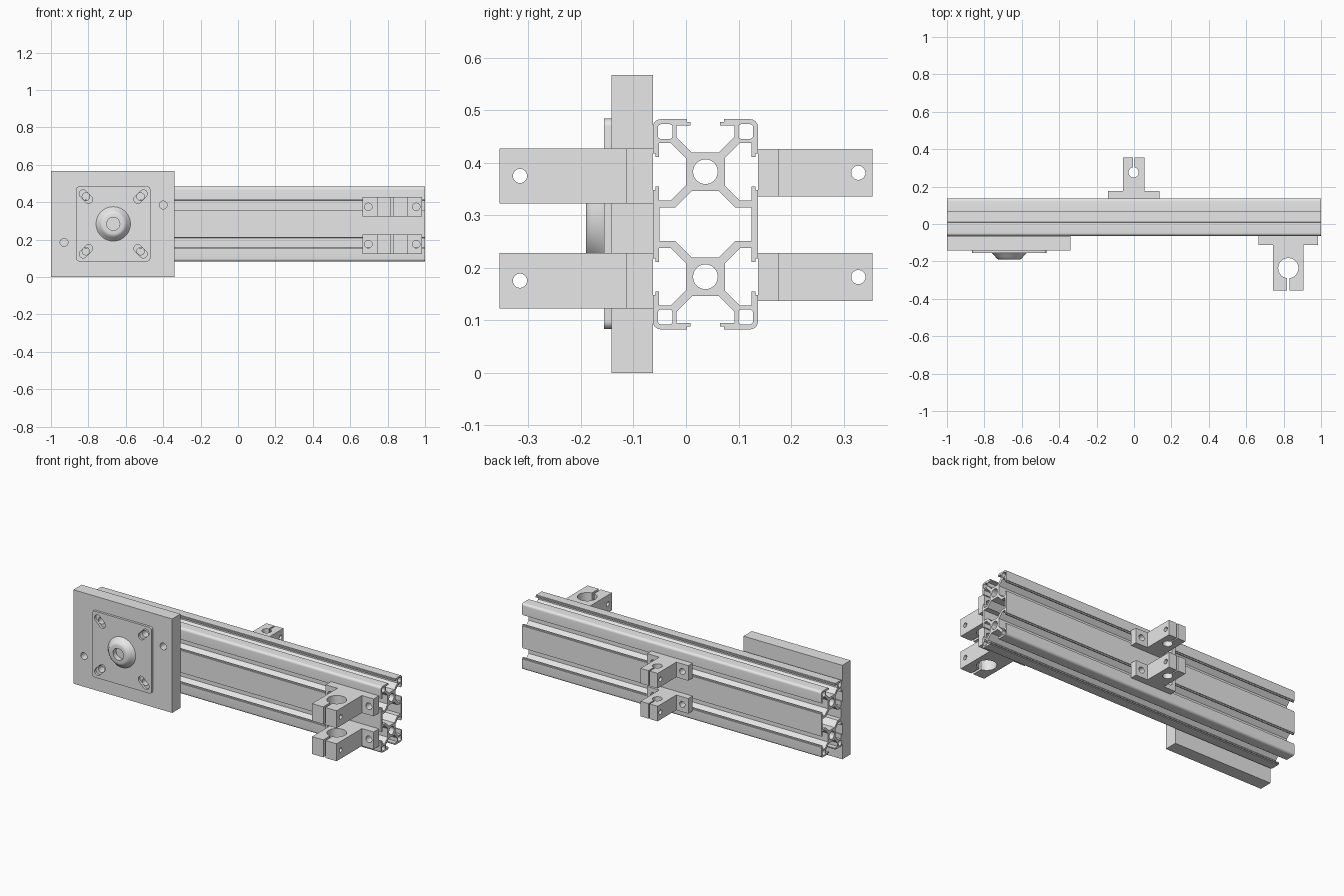
import bpy, bmesh
from math import sin, cos, pi, asin
from mathutils import Matrix, Vector

cube = bpy.data.objects.get("Cube")
if cube:
    bpy.data.objects.remove(cube, do_unlink=True)

GREY = (0.8, 0.8, 0.8, 1)
metal = bpy.data.materials.new("light grey metal")
metal.use_nodes = True
metal.diffuse_color = GREY
metal.node_tree.nodes["Principled BSDF"].inputs["Base Color"].default_value = GREY

# Rotations that send a flat outline's plane normal to the named axis
FACING = {
    "X": Matrix(((0, 0, 1), (1, 0, 0), (0, 1, 0))),
    "Y": Matrix(((1, 0, 0), (0, 0, -1), (0, 1, 0))),
    "Z": Matrix.Identity(3),
}


def add_object(name, bm):
    bmesh.ops.remove_doubles(bm, verts=bm.verts, dist=1e-5)
    bmesh.ops.recalc_face_normals(bm, faces=bm.faces)
    mesh = bpy.data.meshes.new(name)
    bm.to_mesh(mesh)
    bm.free()
    obj = bpy.data.objects.new(name, mesh)
    bpy.context.collection.objects.link(obj)
    mesh.materials.clear()
    mesh.materials.append(metal)
    return obj


def evaluated_mesh(obj):
    deps = bpy.context.evaluated_depsgraph_get()
    return bpy.data.meshes.new_from_object(obj.evaluated_get(deps))


def extrude(name, loops, axis, low, high):
    """Extrude an outline with holes along an axis between two positions."""
    curve = bpy.data.curves.new(name, "CURVE")
    curve.dimensions = "2D"
    curve.fill_mode = "BOTH"
    curve.extrude = (high - low) / 2
    for loop in loops:
        spline = curve.splines.new("POLY")
        spline.points.add(len(loop) - 1)
        for point, (u, v) in zip(spline.points, loop):
            point.co = (u, v, 0, 1)
        spline.use_cyclic_u = True
    temp = bpy.data.objects.new(name + " outline", curve)
    bpy.context.collection.objects.link(temp)
    mesh = evaluated_mesh(temp)
    bm = bmesh.new()
    bm.from_mesh(mesh)
    bpy.data.objects.remove(temp, do_unlink=True)
    bpy.data.meshes.remove(mesh)
    shift = Vector([(low + high) / 2 if a == axis else 0 for a in "XYZ"])
    bm.transform(Matrix.Translation(shift) @ FACING[axis].to_4x4())
    return add_object(name, bm)


def arc(u, v, r, start, end, steps):
    angles = [start + (end - start) * i / steps for i in range(steps + 1)]
    return [(u + r * cos(a), v + r * sin(a)) for a in angles]


def circle(u, v, r, steps=32):
    return arc(u, v, r, 0, 2 * pi, steps)[:-1]


def rectangle(u, v, hu, hv, r=0.0):
    if not r:
        return [(u - hu, v - hv), (u + hu, v - hv), (u + hu, v + hv), (u - hu, v + hv)]
    points = []
    for k, (su, sv) in enumerate(((1, 1), (-1, 1), (-1, -1), (1, -1))):
        points += arc(u + su * (hu - r), v + sv * (hv - r), r, k * pi / 2, (k + 1) * pi / 2, 6)
    return points


def slot(u, v, half, r, angle):
    du, dv = half * cos(angle), half * sin(angle)
    return (arc(u + du, v + dv, r, angle - pi / 2, angle + pi / 2, 12)
            + arc(u - du, v - dv, r, angle + pi / 2, angle + 3 * pi / 2, 12))


def mirror_quarter(quarter):
    right = quarter + [(u, -v) for u, v in reversed(quarter)]
    return right + [(-u, v) for u, v in reversed(right)]


def drill(obj, holes):
    """Cut cylinders given as (centre, axis, radius, length)."""
    bm = bmesh.new()
    for centre, axis, radius, length in holes:
        turn = Matrix.Translation(centre) @ FACING[axis].to_4x4()
        bmesh.ops.create_cone(bm, cap_ends=True, segments=32, radius1=radius,
                              radius2=radius, depth=length, matrix=turn)
    cutter = add_object("drill cutter", bm)
    cutter.hide_render = True
    mod = obj.modifiers.new("holes", "BOOLEAN")
    mod.operation, mod.solver, mod.object = "DIFFERENCE", "EXACT", cutter
    mesh = evaluated_mesh(obj)
    obj.modifiers.clear()
    obj.data = mesh
    bpy.data.objects.remove(cutter, do_unlink=True)


parts = []

# Slotted double rail: one quarter of the section, measured from its centre
CY, CZ, CELL = 0.037, 0.283, 0.1
lip = [(0.055, 0.066), (0.055, 0.088), (0.028, 0.088), (0.028, 0.095),
       (0.035, 0.095), (0.035, 0.1)]
side_slot = [(v, u) for u, v in reversed(lip)]
quarter = [(0.026, 0.037)] + lip
quarter += list(reversed(arc(0.085, 0.085, 0.015, 0, pi / 2, 6)))
quarter += side_slot + [(0.037, 0.026)]
quarter += [(u, -v) for u, v in reversed(side_slot + [(0.037, 0.026)])]
quarter = [(u, v + CELL) for u, v in quarter]
hollow = mirror_quarter([(0.026, 0.063), (0.057, 0.032), (0.0875, 0.032)])
loops = [mirror_quarter(quarter), hollow]
for s in (-1, 1):
    loops.append(circle(0, s * CELL, 0.0235))
    for t in (-1, 1):
        loops.append(rectangle(t * 0.0765, s * 0.1765, 0.014, 0.014, 0.006))
loops = [[(u + CY, v + CZ) for u, v in loop] for loop in loops]
parts.append(extrude("slotted_rail", loops, "X", -1, 1))

# Mounting plate, with the thinner adjustable plate in front of it
PX, PZ = -0.667, 0.284
corners = [(PX + s * 0.146, PZ + t * 0.146, s * t * pi / 4) for s in (-1, 1) for t in (-1, 1)]
bolt_holes = [circle(u, v, 0.02) for u, v, _ in corners]
end_holes = [circle(-0.93, 0.185, 0.021), circle(-0.40, 0.385, 0.021)]
parts.append(extrude("mounting_plate",
                     [rectangle(-0.67, 0.2835, 0.33, 0.2835)] + bolt_holes + end_holes,
                     "Y", -0.142, -0.063))
slots = [slot(u, v, 0.021, 0.021, a) for u, v, a in corners]
parts.append(extrude("adjusting_plate", [rectangle(PX, PZ, 0.198, 0.2, 0.015)] + slots,
                     "Y", -0.156, -0.142))

# Round boss with a central recess
bm = bmesh.new()
profile = [(0, 0.004), (0.035, 0.004), (0.035, 0.034), (0.055, 0.034), (0.063, 0.031),
           (0.071, 0.024), (0.08, 0.012), (0.092, 0.0), (0.092, -0.005), (0, -0.005)]
verts = [bm.verts.new((PX + r, -0.156 - d, PZ)) for r, d in profile]
edges = [bm.edges.new(pair) for pair in zip(verts, verts[1:])]
bmesh.ops.spin(bm, geom=verts + edges, cent=(PX, 0, PZ), axis=(0, 1, 0),
               angle=2 * pi, steps=48)
parts.append(add_object("round_boss", bm))


def clamp(name, x, y, out, z, half_z, flange, stem, bore, gap, pinch_y, bolt):
    """T-shaped split clamp standing off the rail in the direction out."""
    (fw, ft), (sw, length), (by, br) = flange, stem, bore
    delta = asin(gap / br)
    outline = [(-fw, 0), (-fw, ft), (-sw, ft), (-sw, length), (-gap, length)]
    outline += arc(0, by, br, pi / 2 + delta, 5 * pi / 2 - delta, 40)
    outline += [(gap, length), (sw, length), (sw, ft), (fw, ft), (fw, 0)]
    outline = [(x + u, y + out * v) for u, v in outline]
    obj = extrude(name, [outline], "Z", z - half_z, z + half_z)
    holes = [((x, y + out * pinch_y, z), "X", 0.0135, 1)]
    holes += [((x + s * bolt[0], y, z), "Y", bolt[1], 0.3) for s in (-1, 1)]
    drill(obj, holes)
    parts.append(obj)


# Two large clamps at the front, two small ones at the back
for level, fz, bz in (("upper", 0.375, 0.381), ("lower", 0.1755, 0.1825)):
    clamp(level + "_front_clamp", 0.825, -0.063, -1, fz, 0.0525, (0.16, 0.05),
          (0.082, 0.292), (0.173, 0.054), 0.007, 0.253, (0.128, 0.02))
    clamp(level + "_back_clamp", -0.002, 0.137, 1, bz, 0.0455, (0.137, 0.04),
          (0.057, 0.218), (0.139, 0.027), 0.004, 0.191, (0.097, 0.018))

# Smooth the round surfaces and keep the edges crisp
bpy.ops.object.select_all(action="DESELECT")
for obj in parts:
    obj.select_set(True)
bpy.context.view_layer.objects.active = parts[0]
bpy.ops.object.shade_smooth_by_angle(angle=pi / 7)
